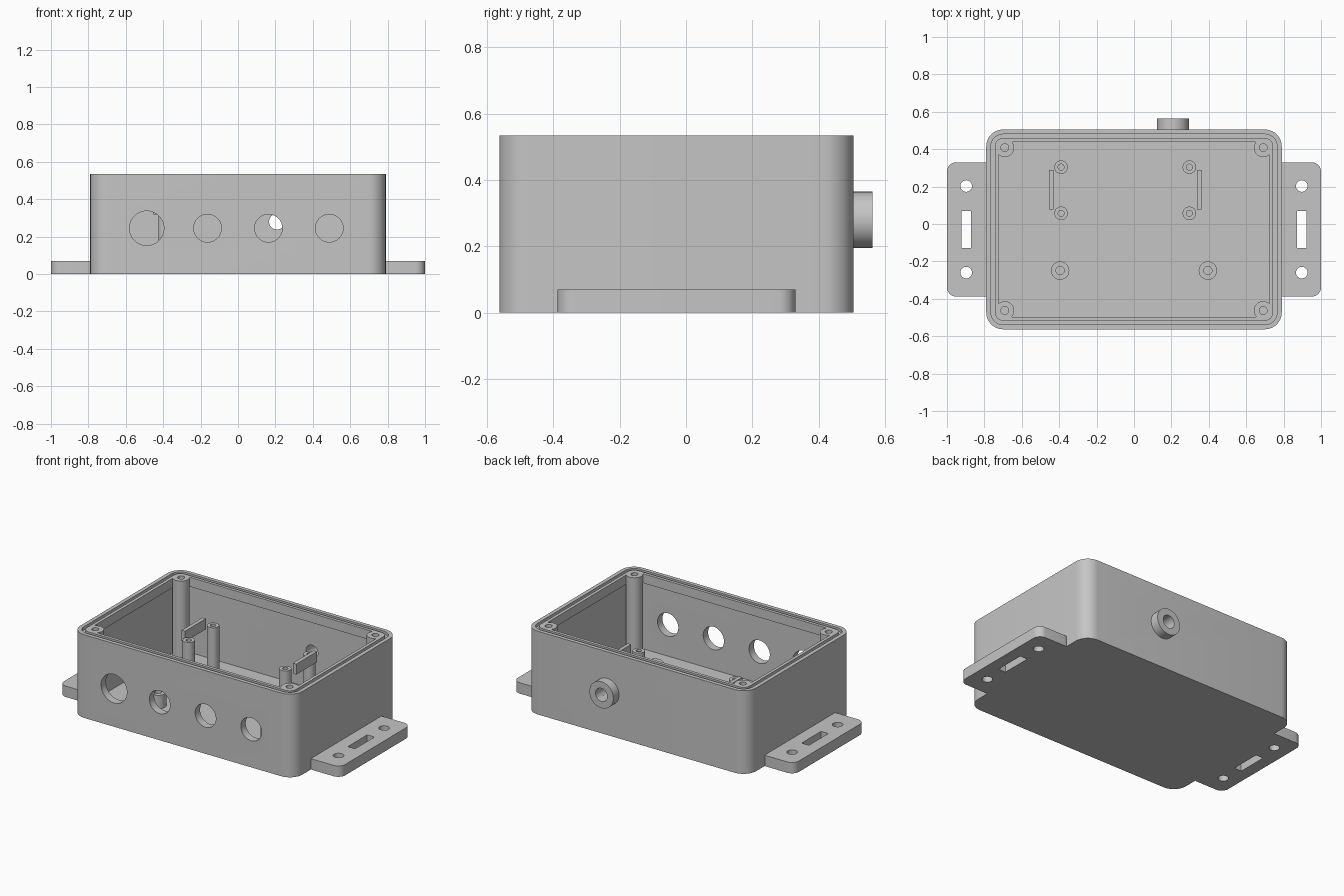
import bpy, bmesh, math
from mathutils import Vector, Matrix

if "Cube" in bpy.data.objects:
    bpy.data.objects.remove(bpy.data.objects["Cube"])

grey = bpy.data.materials.new("plastic grey")
grey.use_nodes = True
COLOUR = (0.56, 0.56, 0.56, 1)
grey.diffuse_color = COLOUR
grey.node_tree.nodes["Principled BSDF"].inputs["Base Color"].default_value = COLOUR


def rounded_rect(cx, cy, hx, hy, r, z, steps=10):
    ring = []
    for k, (sx, sy) in enumerate([(1, 1), (-1, 1), (-1, -1), (1, -1)]):
        for i in range(steps + 1):
            a = math.pi / 2 * (k + i / steps)
            ring.append(Vector((cx + sx * (hx - r) + r * math.cos(a),
                                cy + sy * (hy - r) + r * math.sin(a), z)))
    return ring


def circle(cx, cy, r, z, sides=40):
    return [Vector((cx + r * math.cos(math.tau * i / sides),
                    cy + r * math.sin(math.tau * i / sides), z)) for i in range(sides)]


def loft(name, rings, closed=False, matrix=None):
    """Skin a stack of rings; cap the ends, or join last to first."""
    bm = bmesh.new()
    loops = [[bm.verts.new(p) for p in ring] for ring in rings]
    n = len(loops[0])
    pairs = list(zip(loops, loops[1:]))
    if closed:
        pairs.append((loops[-1], loops[0]))
    else:
        bm.faces.new(loops[0])
        bm.faces.new(loops[-1])
    for a, b in pairs:
        for i in range(n):
            j = (i + 1) % n
            bm.faces.new((a[i], a[j], b[j], b[i]))
    bmesh.ops.recalc_face_normals(bm, faces=bm.faces)
    mesh = bpy.data.meshes.new(name)
    bm.to_mesh(mesh)
    bm.free()
    mesh.materials.append(grey)
    obj = bpy.data.objects.new(name, mesh)
    bpy.context.collection.objects.link(obj)
    if matrix is not None:
        mesh.transform(matrix)
    return obj


def box(name, x0, x1, y0, y1, z0, z1):
    corners = [(x0, y0), (x1, y0), (x1, y1), (x0, y1)]
    return loft(name, [[Vector((x, y, z)) for x, y in corners] for z in (z0, z1)])


def along_y(x, y, z):
    """Turn a shape built along z so that it runs along +y."""
    return Matrix.Translation((x, y, z)) @ Matrix.Rotation(-math.pi / 2, 4, 'X')


def cut(target, cutter):
    cutter.hide_render = True
    mod = target.modifiers.new("cut", 'BOOLEAN')
    mod.operation = 'DIFFERENCE'
    mod.solver = 'EXACT'
    mod.object = cutter
    bpy.context.view_layer.objects.active = target
    bpy.ops.object.modifier_apply(modifier=mod.name)
    bpy.data.objects.remove(cutter)


def standoff(name, x, y, r, hole, top, depth):
    return loft(name, [circle(x, y, r, 0.03), circle(x, y, r, top),
                       circle(x, y, hole, top), circle(x, y, hole, top - depth)])


parts = []
HX, HY, CY, TOP, FLOOR = 0.79, 0.534, -0.029, 0.535, 0.043

# Open case: outer wall, rim with seal groove, inner lip, thinner wall, floor
section = [(0, 0), (0, TOP), (0.025, TOP), (0.025, TOP - 0.02), (0.046, TOP - 0.02),
           (0.046, TOP), (0.066, TOP), (0.066, TOP - 0.06), (0.05, TOP - 0.06), (0.05, FLOOR)]
case = loft("case", [rounded_rect(0, CY, HX - d, HY - d, 0.09 - d, z) for d, z in section])
parts.append(case)

# Cable holes in the front wall
for x, r in [(-0.488, 0.092), (-0.163, 0.074), (0.163, 0.074), (0.488, 0.074)]:
    cut(case, loft("hole_cutter", [circle(0, 0, r, 0, 64), circle(0, 0, r, 0.15, 64)],
                   matrix=along_y(x, -0.62, 0.245)))

# Round bushing on the back wall, with its bore through the wall
cut(case, loft("bore_cutter", [circle(0, 0, 0.042, 0), circle(0, 0, 0.042, 0.2)],
               matrix=along_y(0.208, 0.4, 0.28)))
parts.append(loft("bushing", [circle(0, 0, r, z, 64) for r, z in
                              [(0.042, 0), (0.085, 0), (0.085, 0.073), (0.042, 0.073)]],
                  closed=True, matrix=along_y(0.208, 0.49, 0.28)))

# Mounting flanges with two screw holes and a slot
for side, label in [(1, "left"), (-1, "right")]:
    flange = loft(label + "_flange", [rounded_rect(side * 0.8775, CY, 0.1225, 0.359, 0.05, z)
                                      for z in (0, 0.07)])
    hx = side * 0.897
    for y in (0.203, -0.26):
        cut(flange, loft("screw_cutter", [circle(hx, y, 0.031, z) for z in (-0.1, 0.2)]))
    cut(flange, box("slot_cutter", hx - 0.026, hx + 0.026, -0.128, 0.069, -0.1, 0.2))
    parts.append(flange)

    # Lid screw pillars in the corners and a short boss near the front
    for y, end in [(0.408, "back"), (-0.463, "front")]:
        parts.append(standoff(f"{label}_{end}_pillar", side * 0.691, y, 0.05, 0.021, TOP, 0.15))
    parts.append(standoff(label + "_boss", side * 0.395, -0.249, 0.049, 0.022, 0.13, 0.06))

# Tall board standoffs and the retaining bars beside them
for label, x, bar in [("left", 0.296, 0.348), ("right", -0.39, -0.443)]:
    for y, end in [(0.304, "back"), (0.057, "front")]:
        parts.append(standoff(f"{label}_{end}_standoff", x, y, 0.036, 0.016, 0.348, 0.1))
    parts.append(box(label + "_bar", bar - 0.012, bar + 0.012, 0.078, 0.289, 0.317, 0.385))

# Smooth curves, crisp edges
bpy.ops.object.select_all(action='DESELECT')
for obj in parts:
    obj.select_set(True)
bpy.context.view_layer.objects.active = case
bpy.ops.object.shade_smooth_by_angle(angle=math.radians(30))
